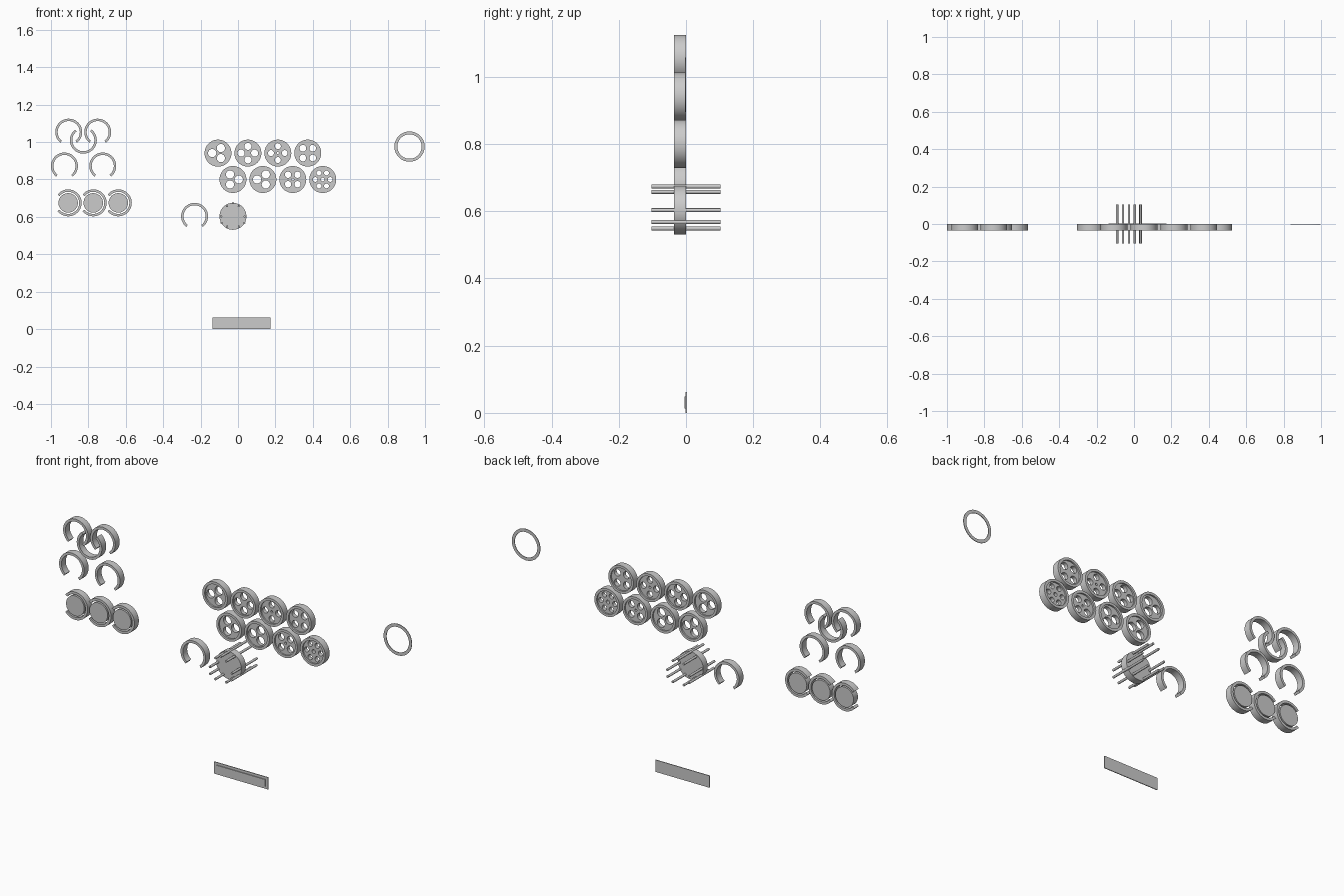
import bpy
from math import sin, cos, pi, radians

if "Cube" in bpy.data.objects:
    bpy.data.objects.remove(bpy.data.objects["Cube"])

DEPTH = 0.036      # width of the wheel rims and clips
R_OUT = 0.072      # outer radius shared by rims, clips and drum
R_IN = 0.059


def arc(r, a0, a1, n, cx=0.0, cz=0.0):
    return [(cx + r * cos(a0 + (a1 - a0) * i / n),
             cz + r * sin(a0 + (a1 - a0) * i / n)) for i in range(n + 1)]


def circle(r, n=48, cx=0.0, cz=0.0):
    return arc(r, 0, 2 * pi, n, cx, cz)[:-1]


def plate(name, loops, x, z, y0, y1):
    """Fill 2D loops (inner loops become holes) and extrude from y0 to y1."""
    cu = bpy.data.curves.new(name, 'CURVE')
    cu.dimensions = '2D'
    cu.fill_mode = 'BOTH'
    cu.extrude = (y1 - y0) / 2
    for pts in loops:
        sp = cu.splines.new('POLY')
        sp.points.add(len(pts) - 1)
        for p, (a, b) in zip(sp.points, pts):
            p.co = (a, b, 0, 1)
        sp.use_cyclic_u = True
    ob = bpy.data.objects.new(name, cu)
    bpy.context.collection.objects.link(ob)
    ob.location = (x, (y0 + y1) / 2, z)
    ob.rotation_euler = (pi / 2, 0, 0)
    bpy.ops.object.select_all(action='DESELECT')
    ob.select_set(True)
    bpy.context.view_layer.objects.active = ob
    bpy.ops.object.convert(target='MESH')
    bpy.ops.object.shade_smooth_by_angle(angle=radians(35))
    return bpy.context.object


def clip(name, x, z, gap_dir, half_gap=38):
    """Open C-shaped ring; gap_dir is the direction of the opening in degrees."""
    a0, a1 = radians(gap_dir + half_gap), radians(gap_dir + 360 - half_gap)
    outline = arc(R_OUT, a0, a1, 48) + arc(R_IN, a1, a0, 48)
    plate(name, [outline], x, z, -DEPTH, 0)


def wheel(i, x, z, count, r_hole, start, r_pos, hub):
    """Rim plus a recessed web pierced by round holes."""
    plate(f"wheel_rim_{i}", [circle(R_OUT), circle(R_IN)], x, z, -DEPTH, 0)
    loops = [circle(R_IN + 0.001)]
    for k in range(count):
        a = radians(start) + 2 * pi * k / count
        loops.append(circle(r_hole, 24, r_pos * cos(a), r_pos * sin(a)))
    if hub:
        loops.append(circle(hub, 16))
    plate(f"wheel_web_{i}", loops, x, z, -DEPTH + 0.008, -0.008)


# two staggered rows of wheels: holes, hole radius, start angle, pitch, hub hole
top_row = [(3, .022, 60, .031, 0), (4, .019, 0, .036, 0),
           (4, .016, 0, .037, .006), (4, .018, 45, .037, 0)]
low_row = [(3, .022, 0, .031, 0), (3, .022, 60, .031, 0),
           (4, .017, 45, .036, .006), (6, .013, 0, .040, .010)]
for k in range(4):
    wheel(k + 1, -0.107 + 0.16 * k, 0.941, *top_row[k])
    wheel(k + 5, -0.027 + 0.16 * k, 0.80, *low_row[k])

# loose open clips
clips = [(-0.905, 1.053, -90), (-0.75, 1.053, -90), (-0.827, 1.01, 90),
         (-0.928, 0.872, -90), (-0.723, 0.872, -90), (-0.232, 0.603, -90)]
for k, (x, z, d) in enumerate(clips):
    clip(f"clip_{k + 1}", x, z, d)

# clips opening sideways, each holding a solid disc
for k in range(3):
    x = -0.908 + 0.134 * k
    clip(f"holder_clip_{k + 1}", x, 0.675, 180)
    plate(f"held_disc_{k + 1}", [circle(0.052)], x, 0.675, -DEPTH, 0)

# solid drum with long pins running through it
DX, DZ = -0.027, 0.603
plate("drum", [circle(R_OUT)], DX, DZ, -DEPTH, 0)
pins = [(0.063, 60 * k) for k in range(6)] + [(0.0705, 90 + 120 * k) for k in range(3)]
for k, (r, deg) in enumerate(pins):
    a = radians(deg)
    plate(f"drum_pin_{k + 1}", [circle(0.006, 16)],
          DX + r * cos(a), DZ + r * sin(a), -0.103, 0.103)

# thin flat washer
plate("washer", [circle(0.081, 64), circle(0.065, 64)], 0.917, 0.976, -0.003, 0)


# base plate with a blank raised panel
def rect(w, h):
    return [(-w / 2, -h / 2), (w / 2, -h / 2), (w / 2, h / 2), (-w / 2, h / 2)]


plate("base_plate", [rect(0.31, 0.062)], 0.019, 0.031, -0.001, 0.003)
plate("blank_panel", [rect(0.28, 0.036)], 0.019, 0.031, -0.005, -0.001)
